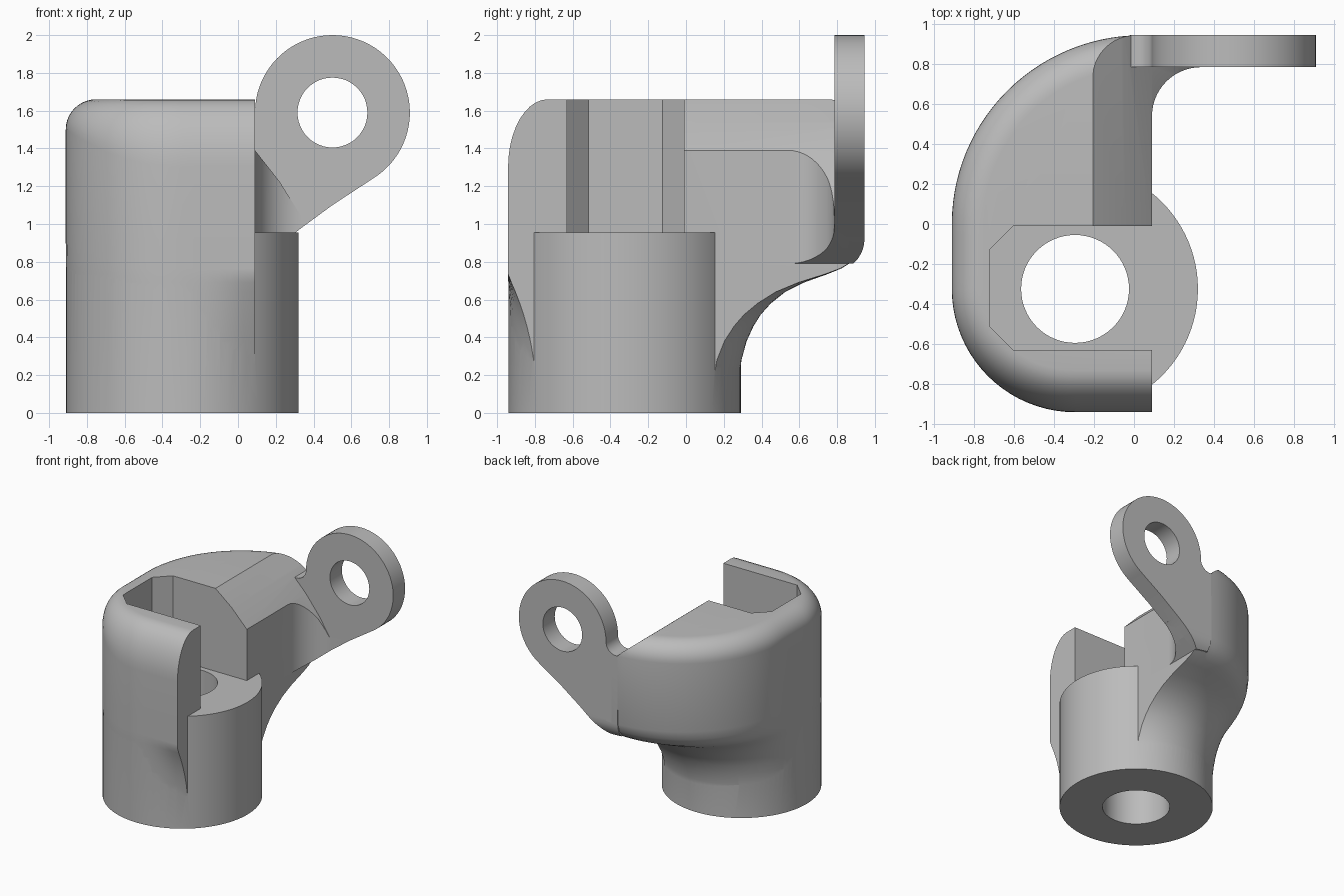
import bpy, bmesh
from math import sin, cos, pi, radians

cube = bpy.data.objects.get("Cube")
if cube:
    bpy.data.objects.remove(cube)

CX, CY = -0.295, -0.325      # axis of the bored socket
CUT_X = 0.09                 # plane of the open side
TOP, SEAT = 1.66, 0.955

mat = bpy.data.materials.new("plain grey")
mat.use_nodes = True
grey = (0.5, 0.5, 0.5, 1)
mat.diffuse_color = grey
mat.node_tree.nodes["Principled BSDF"].inputs["Base Color"].default_value = grey


def loft(name, rings):
    """Closed solid through rings of equal vertex count."""
    bm = bmesh.new()
    rows = [[bm.verts.new(p) for p in ring] for ring in rings]
    n = len(rows[0])
    for a, b in zip(rows, rows[1:]):
        for i in range(n):
            j = (i + 1) % n
            bm.faces.new((a[i], a[j], b[j], b[i]))
    bm.faces.new(rows[0][::-1])
    bm.faces.new(rows[-1])
    bmesh.ops.recalc_face_normals(bm, faces=bm.faces)
    me = bpy.data.meshes.new(name)
    bm.to_mesh(me)
    bm.free()
    me.materials.append(mat)
    ob = bpy.data.objects.new(name, me)
    bpy.context.collection.objects.link(ob)
    return ob


def prism(name, pts, axis, lo, hi):
    """Extrude a 2D profile along the given axis."""
    place = {"x": lambda a, b, c: (c, a, b),
             "y": lambda a, b, c: (a, c, b),
             "z": lambda a, b, c: (a, b, c)}[axis]
    return loft(name, [[place(a, b, c) for a, b in pts] for c in (lo, hi)])


def arc(cx, cy, r, a0, a1, n):
    return [(cx + r * cos(radians(a0 + (a1 - a0) * i / n)),
             cy + r * sin(radians(a0 + (a1 - a0) * i / n))) for i in range(n + 1)]


def boolean(ob, other, op):
    mod = ob.modifiers.new(op, "BOOLEAN")
    mod.operation, mod.object, mod.solver = op, other, "EXACT"
    bpy.context.view_layer.objects.active = ob
    bpy.ops.object.modifier_apply(modifier=mod.name)
    bpy.data.objects.remove(other)


# Housing: paired base and wall outlines, with outward normals
NF, NA, NL, NB = 6, 20, 5, 28
R_WALL, R_FOOT, R_BACK = 0.617, 0.608, 0.945
wall = []
for i in range(NF):
    wall.append((CUT_X + (CX - CUT_X) * i / NF, CY - R_WALL, 0, -1))
for i in range(NA):
    a = -pi / 2 - pi / 2 * i / NA
    wall.append((CX + R_WALL * cos(a), CY + R_WALL * sin(a), cos(a), sin(a)))
for i in range(NL):
    wall.append((CX - R_WALL, CY - CY * i / NL, -1, 0))
for i in range(NB + 1):
    a = pi - pi / 2 * i / NB
    wall.append((0.04 + 0.952 * cos(a), R_BACK * sin(a), cos(a), sin(a)))
wall.append((CUT_X, R_BACK, 0, 1))

END = 51
foot, frontness = [], []
for i in range(len(wall)):
    if i < NF:
        ang, f = -END - (90 - END) * i / NF, 1
    elif i < NF + NA:
        k = (i - NF) / NA
        ang, f = -90 - 90 * k, cos(pi / 2 * k) ** 2
    else:
        k = (i - NF - NA) / (len(wall) - 1 - NF - NA)
        ang, f = -180 - (180 - END) * k, 0
    x, y = CX + R_FOOT * cos(radians(ang)), CY + R_FOOT * sin(radians(ang))
    foot.append((CUT_X if i in (0, len(wall) - 1) else x, y))
    frontness.append(f)

# Flare from the round foot to the wall: height, spread at back, spread at front
flare = [(0.18, 0, 0), (0.28, 0.02, 0.06), (0.38, 0.07, 0.18), (0.46, 0.135, 0.31),
         (0.52, 0.2, 0.43), (0.58, 0.29, 0.57), (0.64, 0.41, 0.73), (0.69, 0.56, 0.88),
         (0.735, 0.74, 1), (0.765, 0.84, 1), (0.80, 0.915, 1), (0.85, 0.97, 1),
         (0.92, 1, 1)]
rings = []
for z, back, front in flare:
    ring = []
    for (wx, wy, _, _), (fx, fy), f in zip(wall, foot, frontness):
        t = back + (front - back) * f
        ring.append((fx + (wx - fx) * t, fy + (wy - fy) * t, z))
    rings.append(ring)
for k in range(11):                       # rounded top edge
    a = pi / 2 * k / 10
    ring = []
    for (wx, wy, nx, ny), f in zip(wall, frontness):
        d = (0.16 + 0.05 * f) * (1 - cos(a))
        ring.append((wx - nx * d, wy - ny * d, TOP - (0.16 + 0.2 * f) * (1 - sin(a))))
    rings.append(ring)
body = loft("bracket_housing", rings)

# Sloping shoulder behind the pocket
slope = [(-0.205, TOP), (-0.05, 1.535), (CUT_X, 1.39), (0.22, 1.225), (0.335, 1.04)]
cutter = prism("shoulder_cutter", slope + [(0.5, 1.04), (0.5, 1.9), (-0.205, 1.9)],
               "y", -0.012, 1.2)
boolean(body, cutter, "DIFFERENCE")

# Chamfered pocket open to the side
pocket = [(0.5, -0.63), (-0.605, -0.63), (-0.72, -0.515), (-0.72, -0.125),
          (-0.605, -0.01), (0.5, -0.01)]
boolean(body, prism("pocket_cutter", pocket, "z", SEAT - 0.02, 2), "DIFFERENCE")

# Round socket
socket = prism("socket", arc(CX, CY, 0.615, 0, 360, 96)[:-1], "z", 0, SEAT)
boolean(body, socket, "UNION")

# Lug plate with a notch fillet, and rounded at its lower back edge
lug_pts = (arc(0.5, 1.59, 0.41, -58, 180, 48) + arc(0, 1.59, 0.09, -10, -100, 8)
           + [(-0.02, 0.8), (0.09, 0.79), (0.2, 0.87), (0.33, 0.975), (0.5, 1.1)])
lug = prism("lug", lug_pts, "y", 0.785, 0.945)
keep = [(0.3, 0.735), (0.785, 0.745)] + arc(0.775, 0.92, 0.17, -75, 0, 8)
boolean(lug, prism("lug_rounding", keep + [(0.945, 2.2), (0.3, 2.2)], "x", -1, 2),
        "INTERSECT")

# Curved web joining lug and housing
web_plan = [(0.0, 0.55)] + arc(0.335, 0.54, 0.245, 180, 90, 14) + [(0.335, 0.86), (0.0, 0.86)]
web = prism("web", web_plan, "z", 0.6, 1.6)
web_side = [(-0.1, 0.79), (0.09, 0.79), (0.2, 0.87), (0.33, 0.975), (0.4, 1.02)]
boolean(web, prism("web_trim", web_side + slope[:0:-1] + [(-0.1, 1.4)], "y", 0, 1.2),
        "INTERSECT")
boolean(body, web, "UNION")
boolean(body, lug, "UNION")

# Bores
boolean(body, prism("lug_bore", arc(0.5, 1.59, 0.185, 0, 360, 48)[:-1], "y", 0.5, 1.2),
        "DIFFERENCE")
boolean(body, prism("socket_bore", arc(CX, CY, 0.27, 0, 360, 64)[:-1], "z", -0.2, 1.2),
        "DIFFERENCE")

bpy.ops.object.select_all(action="DESELECT")
body.select_set(True)
bpy.context.view_layer.objects.active = body
bpy.ops.object.shade_smooth_by_angle(angle=radians(28))
